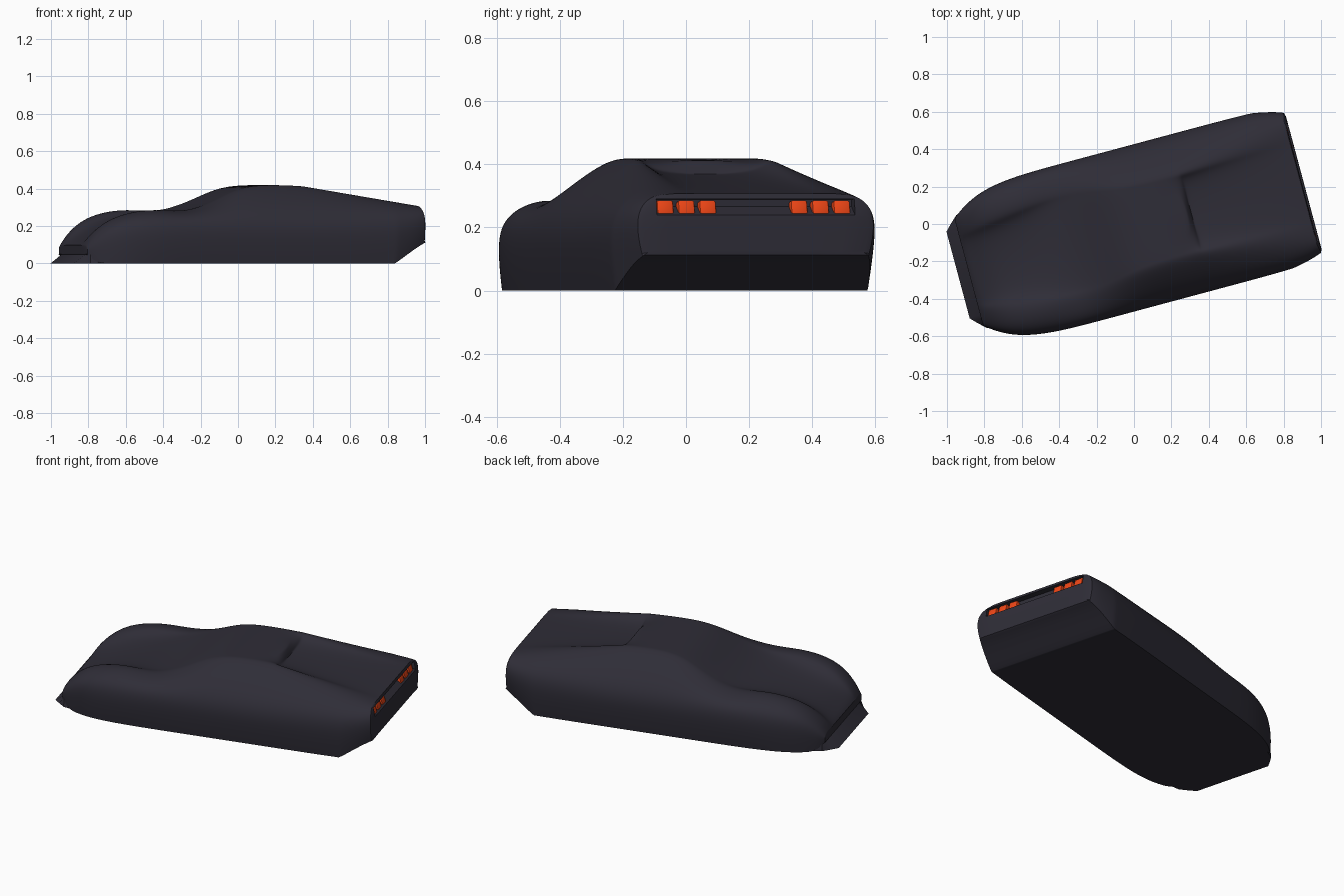
import bpy, bmesh, math
from mathutils import Matrix

if "Cube" in bpy.data.objects:
    bpy.data.objects.remove(bpy.data.objects["Cube"])

YAW = Matrix.Rotation(math.radians(15), 4, 'Z') @ Matrix.Translation((0, -0.02, 0))


def material(name, rgb):
    m = bpy.data.materials.new(name)
    m.diffuse_color = (*rgb, 1)
    m.use_nodes = True
    m.node_tree.nodes["Principled BSDF"].inputs["Base Color"].default_value = m.diffuse_color
    return m


PAINT = material("dark_paint", (0.028, 0.026, 0.038))
LAMP = material("orange_lamp", (0.85, 0.06, 0.008))


def make(name, bm, mat):
    bmesh.ops.recalc_face_normals(bm, faces=bm.faces)
    me = bpy.data.meshes.new(name)
    bm.to_mesh(me)
    bm.free()
    ob = bpy.data.objects.new(name, me)
    bpy.context.collection.objects.link(ob)
    me.materials.append(mat)
    ob.matrix_world = YAW
    return ob


def finish(ob, angle=35):
    bpy.ops.object.select_all(action='DESELECT')
    ob.select_set(True)
    bpy.context.view_layer.objects.active = ob
    for m in list(ob.modifiers):
        bpy.ops.object.modifier_apply(modifier=m.name)
    bpy.ops.object.shade_smooth_by_angle(angle=math.radians(angle))


def skin(bm, a, b):
    """Join two closed rings of vertices with quads."""
    n = len(a)
    for i in range(n):
        j = (i + 1) % n
        bm.faces.new((a[i], a[j], b[j], b[i]))


def prism(name, profile, half):
    """Side profile (u, z) stretched across the car."""
    bm = bmesh.new()
    rings = [[bm.verts.new((u, s * half, z)) for u, z in profile] for s in (-1, 1)]
    for r in rings:
        bm.faces.new(r)
    skin(bm, *rings)
    return make(name, bm, PAINT)


# Nose to roof: position u, centre height, top half-width, top height
STATIONS = [
    (-.92, .092, .25, .098), (-.905, .108, .26, .125), (-.87, .13, .28, .17),
    (-.80, .172, .31, .23), (-.70, .208, .325, .272), (-.55, .242, .33, .294),
    (-.37, .264, .32, .272), (-.20, .34, .285, .335), (-.06, .41, .255, .407),
    (.10, .422, .245, .422), (.295, .414, .245, .414)]
# Rear deck: straight slopes down to the tail
STEP = len(STATIONS)
for u in (.31, .34, .6, .75, .77, .88, .918):
    d = u - .31
    STATIONS.append((u, .365 - .099 * d, .245 + .145 * d, .413 - .173 * d))
LAST = len(STATIONS) - 1


def section(u, zc, t, zt):
    """Half outline from the hood or deck edge round to the floor edge."""
    inner = .16 + .136 * (u + .92) if u < -.3 else .17 + .2 * max(0, -u) + .04 * max(0, u - .3)
    side = .434 - .139 * max(0, 1 - (u + .92) / .6) ** 4
    if u > 0:
        side -= .049 * (u / .918) ** 14
    belt = .77 * zt + .01 if u < -.5 else min(.258, .235 + .05 * (u + .55))
    floor = max(0, -.87 - u, .69 * (u - .755))
    foot = side - .017 * min(1, (u + 1) * 2.5)
    mid = floor + .45 * (belt - floor)
    return [(inner, zc), (inner + .03, zt), (t, zt), (side, belt), (side, mid), (foot, floor)]


# Body loft
bm = bmesh.new()
crease = bm.edges.layers.float.new("crease_edge")
rings = []
for k, st in enumerate(STATIONS):
    bulge = .016 if k == LAST else 0
    half = [(st[0] + (bulge if i > 2 else 0), v, z) for i, (v, z) in enumerate(section(*st))]
    ring = half + [(a, -v, z) for a, v, z in reversed(half)]
    rings.append([bm.verts.new(p) for p in ring])
for a, b in zip(rings, rings[1:]):
    skin(bm, a, b)
    for i in (5, 6):
        bm.edges.get((a[i], b[i]))[crease] = 1.0
for r in (rings[0], rings[-1]):
    for i in range(5):
        bm.faces.new((r[i], r[i + 1], r[10 - i], r[11 - i]))
    for i in range(12):
        bm.edges.get((r[i], r[(i + 1) % 12]))[crease] = .6
# Crisp diffuser start and rear window step
bm.edges.get((rings[STEP + 3][5], rings[STEP + 3][6]))[crease] = 1.0
for n in (STEP - 1, STEP):
    bm.edges.get((rings[n][0], rings[n][11]))[crease] = .8
body = make("car_body", bm, PAINT)
sub = body.modifiers.new("smooth", 'SUBSURF')
sub.levels = sub.render_levels = 3

# Notch under the tail lip for the lamps
cutter = prism("lamp_notch_cutter", [(1, .297), (.89, .288), (.89, .266), (1, .196)], .325)
cutter.hide_render = True
cut = body.modifiers.new("notch", 'BOOLEAN')
cut.operation = 'DIFFERENCE'
cut.object = cutter
cut.solver = 'EXACT'
bpy.context.view_layer.update()
finish(body)
bpy.data.objects.remove(cutter)

# Front splitter wedge
bm = bmesh.new()
outline = [(-.80, .34), (-.905, .312), (-.945, .275), (-.979, .24)]
outline += [(u, -v) for u, v in reversed(outline)]
low = [bm.verts.new((u, v, 0)) for u, v in outline]
top = [bm.verts.new((max(u, -.91), v * .98, .056 + .02 * min(0, u + .94))) for u, v in outline]
bm.faces.new(low)
bm.faces.new(top)
skin(bm, low, top)
finish(make("front_splitter", bm, PAINT))

# Six tail lamps
for side, word in ((-1, "right"), (1, "left")):
    for i in range(3):
        bm = bmesh.new()
        bmesh.ops.create_cube(bm, size=1, matrix=Matrix.Translation((.902, side * (.15 + .07 * i) - .004, .26))
                              @ Matrix.Rotation(math.radians(-15), 4, 'Y')
                              @ Matrix.Diagonal((.036, .054, .046, 1)))
        lamp = make(f"tail_lamp_{word}_{i + 1}", bm, LAMP)
        bev = lamp.modifiers.new("round", 'BEVEL')
        bev.width, bev.segments = .006, 2
        finish(lamp)
